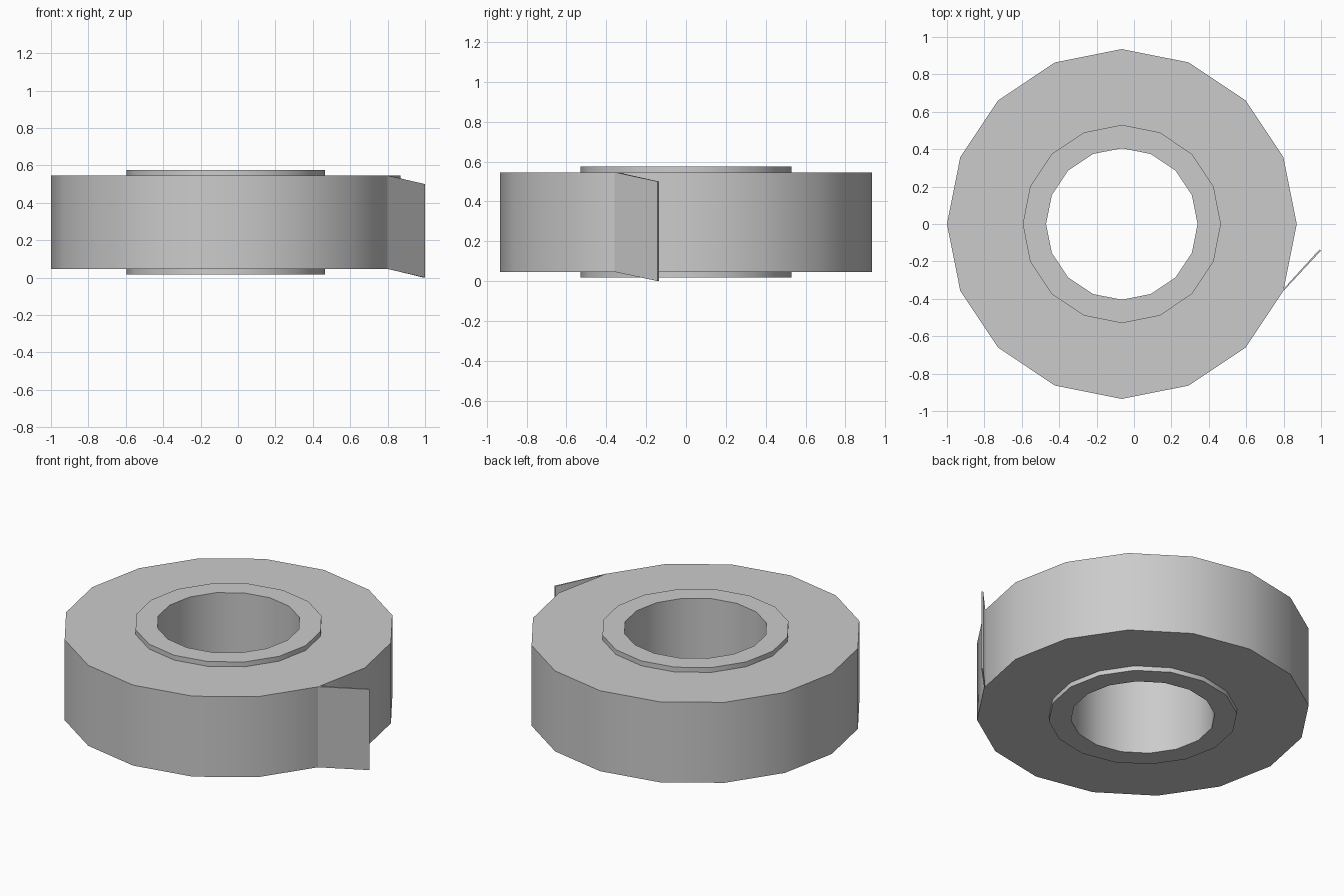
import bpy
from math import cos, sin, tau, radians

if "Cube" in bpy.data.objects:
    bpy.data.objects.remove(bpy.data.objects["Cube"])

CENTRE_X = -0.065
SIDES = 16


def make_object(name, verts, faces):
    mesh = bpy.data.meshes.new(name)
    mesh.from_pydata(verts, [], faces)
    obj = bpy.data.objects.new(name, mesh)
    bpy.context.collection.objects.link(obj)
    bpy.ops.object.select_all(action='DESELECT')
    obj.select_set(True)
    bpy.context.view_layer.objects.active = obj
    bpy.ops.object.shade_smooth_by_angle(angle=radians(30))
    return obj


def lathe(name, profile, closed):
    """Turn an (r, z) profile, outer wall going upward, about the roll axis."""
    n = len(profile)
    verts = [(CENTRE_X + r * cos(tau * i / SIDES), r * sin(tau * i / SIDES), z)
             for i in range(SIDES) for r, z in profile]
    faces = []
    for i in range(SIDES):
        a, b = i * n, (i + 1) % SIDES * n
        for k in range(n if closed else n - 1):
            m = (k + 1) % n
            faces.append((a + k, b + k, b + m, a + m))
    return make_object(name, verts, faces)


# Cardboard core, slightly taller than the tape
lathe("core", [(0.405, 0.017), (0.53, 0.017), (0.53, 0.575), (0.405, 0.575)], True)

# Wound tape, open where it meets the core
lathe("tape_roll", [(0.53, 0.046), (0.935, 0.046), (0.935, 0.545), (0.53, 0.545)], False)

# Loose tape end, peeling away and drooping: x, y, bottom z
foot = [(0.799, -0.358, 0.046), (1.0, -0.142, 0.0),
        (0.992, -0.136, 0.0), (0.803, -0.343, 0.046)]
verts = [(x, y, z + h) for h in (0.0, 0.5) for x, y, z in foot]
sides = [(i, (i + 1) % 4, (i + 1) % 4 + 4, i + 4) for i in range(4)]
make_object("loose_tape_end", verts, [(3, 2, 1, 0), (4, 5, 6, 7)] + sides)
